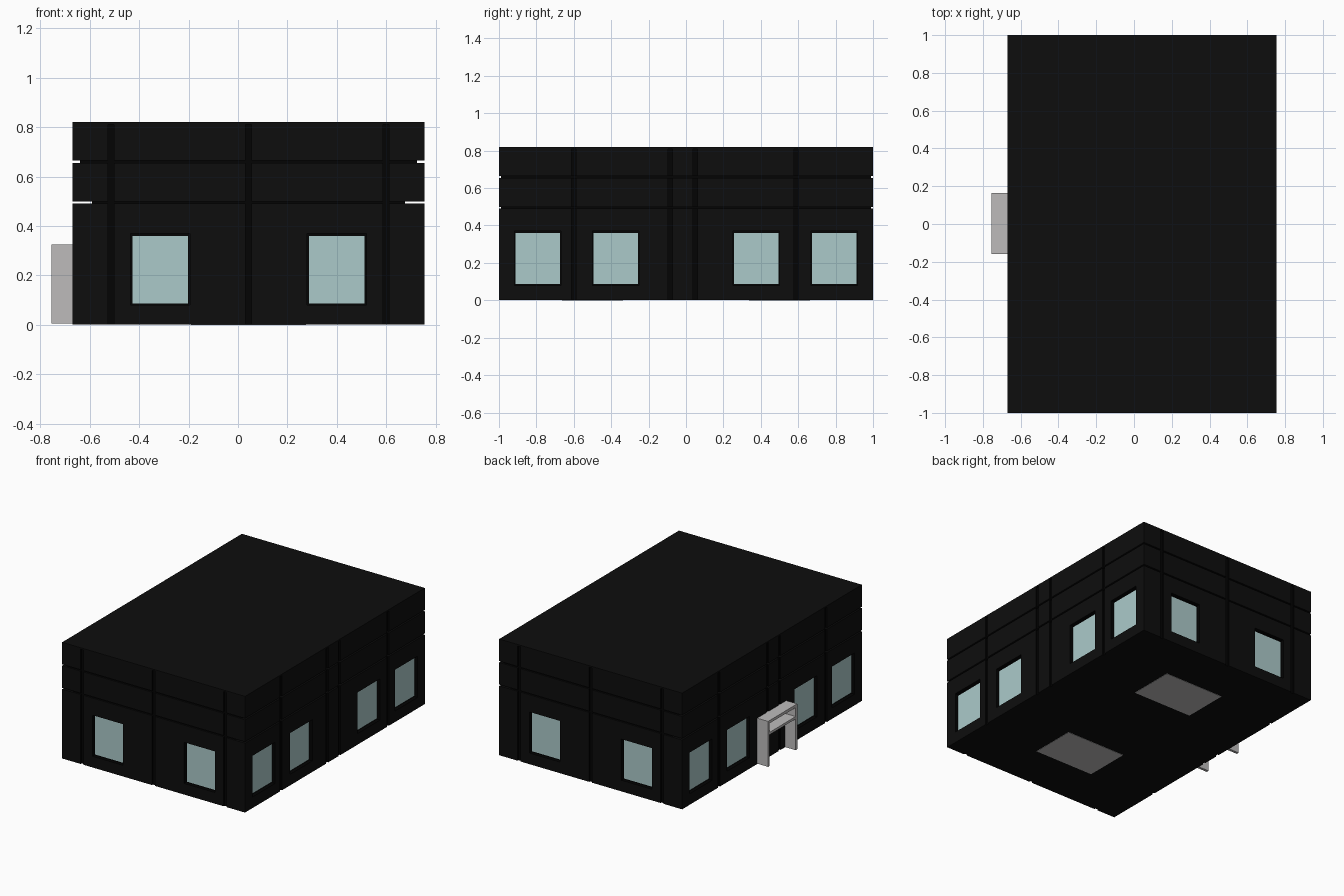
import bpy

if "Cube" in bpy.data.objects:
    bpy.data.objects.remove(bpy.data.objects["Cube"])

X0, X1, TOP = -0.67, 0.755, 0.82
CX = (X0 + X1) / 2


def material(name, rgb):
    m = bpy.data.materials.new(name)
    m.diffuse_color = (*rgb, 1)
    m.use_nodes = True
    m.node_tree.nodes["Principled BSDF"].inputs["Base Color"].default_value = m.diffuse_color
    return m


WALL = material("near_black_wall", (0.004, 0.004, 0.004))
SEAM = material("black_seam", (0.001, 0.001, 0.001))
GLASS = material("pale_aqua_glass", (0.41, 0.59, 0.59))
GREY = material("light_grey", (0.51, 0.50, 0.50))

FACES = [(0, 2, 3, 1), (4, 5, 7, 6), (0, 1, 5, 4), (2, 6, 7, 3), (0, 4, 6, 2), (1, 3, 7, 5)]


def boxes(name, spans, mat):
    """One object made of boxes, each given as ((x0,x1),(y0,y1),(z0,z1))."""
    verts, faces = [], []
    for sx, sy, sz in spans:
        n = len(verts)
        verts += [(x, y, z) for x in sx for y in sy for z in sz]
        faces += [tuple(n + i for i in (f[0], f[3], f[2], f[1])[::-1][:4]) for f in FACES]
    me = bpy.data.meshes.new(name)
    me.from_pydata(verts, [], faces)
    me.materials.append(mat)
    ob = bpy.data.objects.new(name, me)
    bpy.context.collection.objects.link(ob)
    bpy.context.view_layer.objects.active = ob
    bpy.ops.object.mode_set(mode='EDIT')
    bpy.ops.mesh.select_all(action='SELECT')
    bpy.ops.mesh.normals_make_consistent(inside=False)
    bpy.ops.object.mode_set(mode='OBJECT')
    return ob


def on_walls(fronts, sides, half_w, depth_out, depth_in, sz, side_half=None):
    """Box spans repeated on the front, back, left and right walls."""
    out, sh = [], side_half or half_w
    for s in (-1, 1):
        ys = tuple(sorted((s * (1 + depth_out), s * (1 - depth_in))))
        out += [((CX + x - half_w, CX + x + half_w), ys, sz) for x in fronts]
        hx = (X1 - X0) / 2
        xs = tuple(sorted((CX + s * (hx + depth_out), CX + s * (hx - depth_in))))
        out += [(xs, (y - sh, y + sh), sz) for y in sides]
    return out


def cut(target, cutter):
    mod = target.modifiers.new("cut", 'BOOLEAN')
    mod.object, mod.solver, mod.operation = cutter, 'EXACT', 'DIFFERENCE'
    mod.material_mode = 'TRANSFER'
    dg = bpy.context.evaluated_depsgraph_get()
    me = bpy.data.meshes.new_from_object(target.evaluated_get(dg))
    target.modifiers.clear()
    target.data = me
    bpy.data.objects.remove(cutter)


WIN_F, WIN_S = (-0.3575, 0.3575), (-0.793, -0.376, 0.376, 0.793)
SEAM_F, SEAM_S = (-0.557, 0, 0.557), (-0.6, -0.085, 0.05, 0.59)

# Three wall tiers with vertical seams; the lowest has window openings
for name, z0, z1 in (("lower_wall", 0.002, 0.49), ("middle_wall", 0.5, 0.655),
                     ("upper_wall", 0.665, TOP)):
    tier = boxes(name, [((X0, X1), (-1, 1), (z0, z1))], WALL)
    spans = on_walls(SEAM_F, SEAM_S, 0.012, 0.01, 0.01, (z0 - 0.01, min(z1 + 0.01, 0.81)))
    if z0 < 0.1:
        spans += on_walls(WIN_F, WIN_S, 0.12, 0.01, 0.025, (0.08, 0.37), 0.125)
    cut(tier, boxes("cutter", spans, SEAM))

# Recessed necks that form the horizontal grooves
boxes("lower_groove", [((X0 + 0.08, X1 - 0.08), (-0.99, 0.99), (0.488, 0.502))], SEAM)
boxes("upper_groove", [((X0 + 0.03, X1 - 0.03), (-0.99, 0.99), (0.653, 0.667))], SEAM)

# Window panes at the back of the openings
boxes("window_panes", on_walls(WIN_F, WIN_S, 0.112, -0.02, 0.026, (0.087, 0.359), 0.119), GLASS)

# Grey plates under the floor
boxes("floor_plates", [((-0.19, 0.275), (y - 0.163, y + 0.163), (0, 0.006))
                       for y in (-0.5, 0.5)], GREY)

# Entrance surround on the left wall: two posts, top board and lower shelf
PX = (-0.755, X0 + 0.005)
boxes("porch_posts", [(PX, (-0.16, -0.142), (0.005, 0.31)),
                      (PX, (0.147, 0.165), (0.005, 0.31))], GREY)
boxes("porch_top", [(PX, (-0.16, 0.165), (0.305, 0.325))], GREY)
boxes("porch_shelf", [(PX, (-0.145, 0.15), (0.225, 0.242))], GREY)
